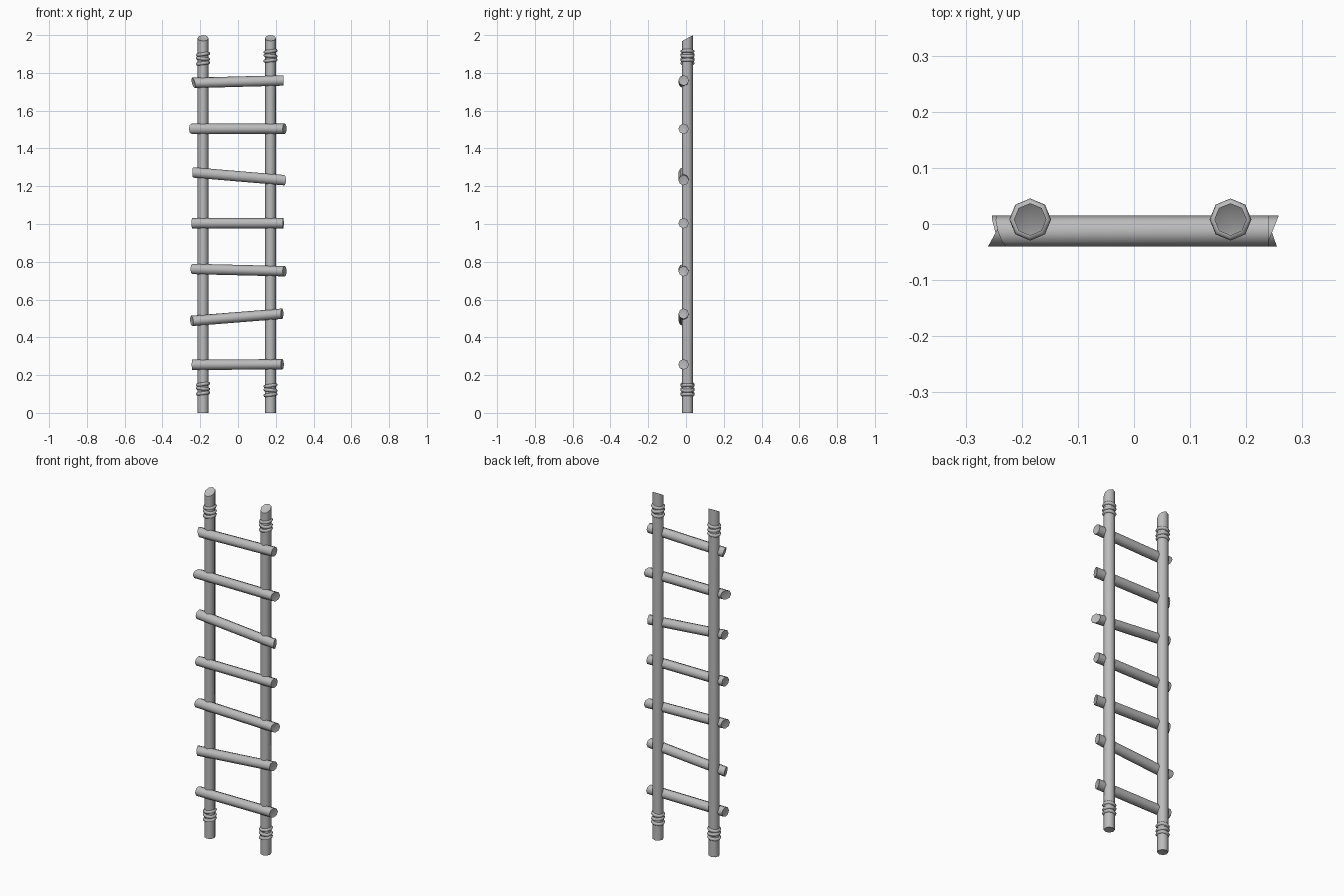
import bpy, bmesh, math
from mathutils import Vector, Matrix

cube = bpy.data.objects.get("Cube")
if cube:
    bpy.data.objects.remove(cube)

GREY = (0.5, 0.5, 0.5, 1)
mat = bpy.data.materials.new("plain grey")
mat.use_nodes = True
mat.diffuse_color = GREY
mat.node_tree.nodes["Principled BSDF"].inputs["Base Color"].default_value = GREY

SIDES = 8
POLE_R, RUNG_R = 0.029, 0.0275
POLE_Y, RUNG_Y = 0.008, -0.0125


def finish(name, bm):
    """Turn a bmesh into a smooth object whose rims stay sharp."""
    bmesh.ops.recalc_face_normals(bm, faces=bm.faces)
    mesh = bpy.data.meshes.new(name)
    bm.to_mesh(mesh)
    bm.free()
    mesh.materials.append(mat)
    obj = bpy.data.objects.new(name, mesh)
    bpy.context.collection.objects.link(obj)
    bpy.ops.object.select_all(action='DESELECT')
    obj.select_set(True)
    bpy.context.view_layer.objects.active = obj
    bpy.ops.object.shade_smooth_by_angle(angle=math.radians(50))
    return obj


def stick(name, rings, dish):
    """Skin a closed tube between two rings, with shallow dished ends."""
    bm = bmesh.new()
    loops = [[bm.verts.new(p) for p in ring] for ring in rings]
    for i in range(SIDES):
        j = (i + 1) % SIDES
        bm.faces.new((loops[0][i], loops[0][j], loops[1][j], loops[1][i]))
    mids = [sum(ring, Vector()) / SIDES for ring in rings]
    axis = (mids[1] - mids[0]).normalized()
    for loop, mid, inward in zip(loops, mids, (axis, -axis)):
        centre = bm.verts.new(mid + inward * dish)
        for i in range(SIDES):
            bm.faces.new((loop[i], loop[(i + 1) % SIDES], centre))
    return finish(name, bm)


def circle(radius):
    for i in range(SIDES):
        a = math.tau * i / SIDES
        yield radius * math.cos(a), radius * math.sin(a)


def binding(name, x, z, tilt):
    """One octagonal loop of cord around a pole."""
    turn = Matrix.Translation((x, POLE_Y, z)) @ Matrix.Rotation(tilt, 4, 'Y')
    bm = bmesh.new()
    loops = []
    for cx, cy in circle(1):
        loop = []
        for u, v in circle(0.0095):
            r = 0.028 + u
            loop.append(bm.verts.new(turn @ Vector((cx * r, cy * r, v))))
        loops.append(loop)
    for i in range(SIDES):
        a, b = loops[i], loops[(i + 1) % SIDES]
        for j in range(SIDES):
            k = (j + 1) % SIDES
            bm.faces.new((a[j], b[j], b[k], a[k]))
    return finish(name, bm)


# Upright poles, cut at a slant on top, and their cord bindings
for side, x, low, high in (("right", -0.185, 0.128, 1.875),
                           ("left", 0.172, 0.12, 1.89)):
    foot = [Vector((x + u, POLE_Y + v, 0)) for u, v in circle(POLE_R)]
    head = [Vector((x + u, POLE_Y + v, 1.984 + 0.55 * v))
            for u, v in circle(POLE_R)]
    stick(side + "_pole", (foot, head), 0.008)
    for part, z in (("lower", low), ("upper", high)):
        for n, tilt in enumerate((-0.12, 0.1, -0.15)):
            binding(f"{side}_{part}_binding_{n + 1}", x,
                    z + (n - 1) * 0.024, tilt)

# Rungs: each end is x, z, and the slant of its cut along y and z
rungs = (
    ((-0.242, 0.255, 0.12, 0), (0.235, 0.257, 0.3, 0)),
    ((-0.245, 0.487, -0.3, -0.1), (0.234, 0.525, 0.25, 0)),
    ((-0.242, 0.762, 0.35, 0), (0.247, 0.75, 0.4, 0)),
    ((-0.242, 1.004, 0.15, 0), (0.24, 1.004, 0.1, 0)),
    ((-0.238, 1.273, 0.15, 0), (0.245, 1.232, -0.35, 0)),
    ((-0.245, 1.504, 0.55, 0), (0.247, 1.504, 0.4, 0)),
    ((-0.236, 1.747, -0.3, -0.25), (0.24, 1.76, 0, 0)),
)
for n, ends in enumerate(rungs):
    rings = [[Vector((x + a * u + b * v, RUNG_Y + u, z + v))
              for u, v in circle(RUNG_R)] for x, z, a, b in ends]
    stick(f"rung_{n + 1}", rings, 0.006)
